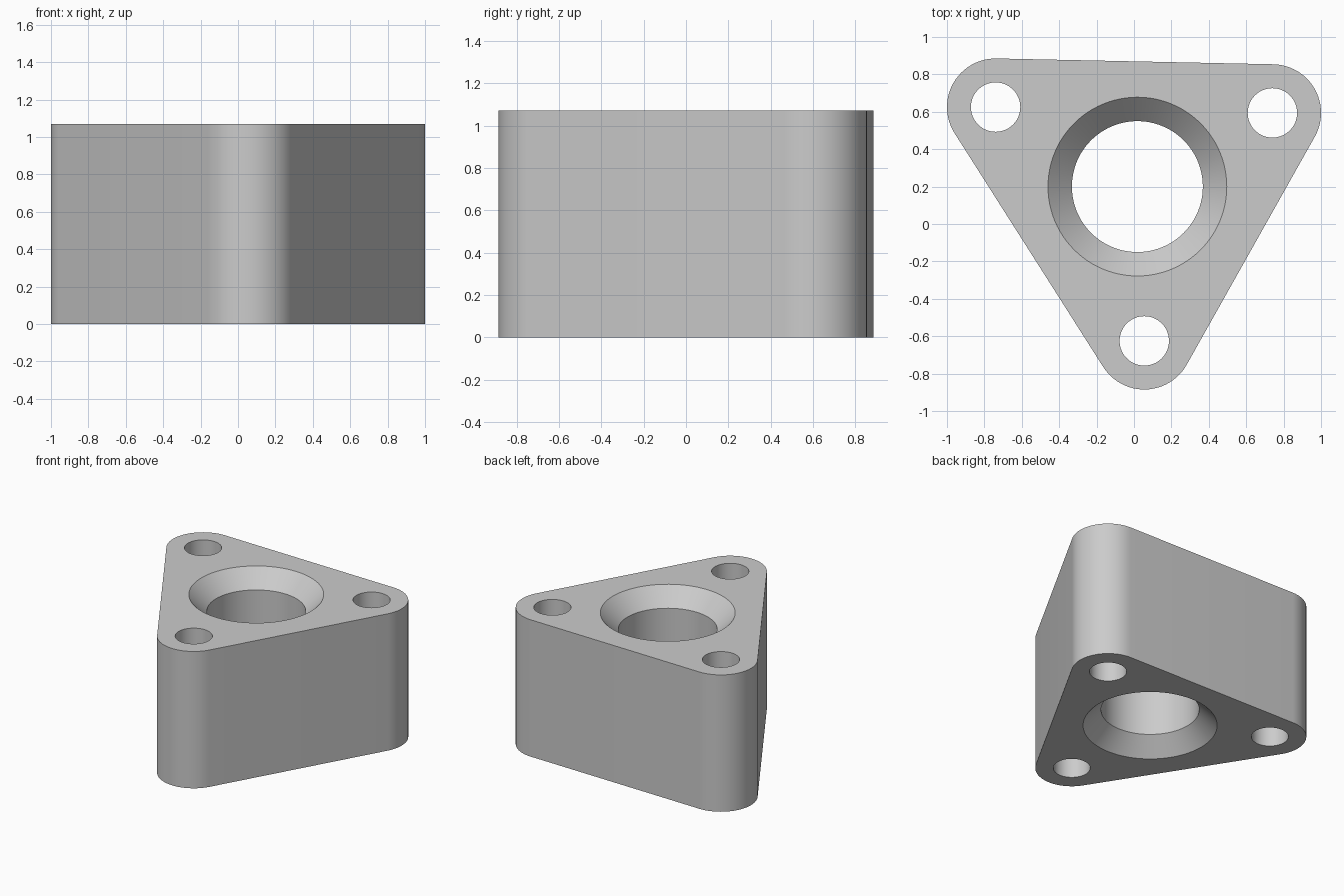
import bpy, bmesh
from math import cos, sin, pi, atan2

if "Cube" in bpy.data.objects:
    bpy.data.objects.remove(bpy.data.objects["Cube"], do_unlink=True)

HEIGHT = 1.07
CORNER_R, BOLT_R = 0.26, 0.132
BORE_R, MOUTH_R = 0.35, 0.478
CHAMFER = MOUTH_R - BORE_R
BORE_CENTRE = (0.018, 0.2)
CORNERS = [(-0.74, 0.625), (0.055, -0.625), (0.74, 0.594)]  # counter-clockwise

grey = bpy.data.materials.new("plain grey")
grey.use_nodes = True
grey.diffuse_color = (0.6, 0.6, 0.6, 1)
grey.node_tree.nodes["Principled BSDF"].inputs["Base Color"].default_value = (0.6, 0.6, 0.6, 1)


def arc(centre, radius, start, sweep, steps):
    return [(centre[0] + radius * cos(start + sweep * i / steps),
             centre[1] + radius * sin(start + sweep * i / steps)) for i in range(steps + 1)]


def circle(centre, radius, steps=64):
    return arc(centre, radius, 0, 2 * pi, steps)[:-1]


def rounded_outline():
    """Outline of three corner arcs joined by their tangent lines."""
    points = []
    for i, c in enumerate(CORNERS):
        before, after = CORNERS[i - 1], CORNERS[(i + 1) % 3]
        start = atan2(c[1] - before[1], c[0] - before[0]) - pi / 2
        end = atan2(after[1] - c[1], after[0] - c[0]) - pi / 2
        points += arc(c, CORNER_R, start, (end - start) % (2 * pi), 24)
    return points


bm = bmesh.new()
cap_edges = {"bottom": [], "top": []}


def wall(sections):
    """Skin a stack of (points, z) rings and keep the end rings for the caps."""
    rings = [[bm.verts.new((x, y, z)) for x, y in pts] for pts, z in sections]
    n = len(rings[0])
    for low, high in zip(rings, rings[1:]):
        for i in range(n):
            j = (i + 1) % n
            bm.faces.new((low[i], low[j], high[j], high[i]))
    for name, ring in (("bottom", rings[0]), ("top", rings[-1])):
        cap_edges[name] += [bm.edges.get((ring[i], ring[(i + 1) % n])) for i in range(n)]


# Outer wall
outline = rounded_outline()
wall([(outline, 0), (outline, HEIGHT)])

# Bolt holes
for corner in CORNERS:
    hole = circle(corner, BOLT_R)
    wall([(hole, 0), (hole, HEIGHT)])

# Central bore, chamfered at both ends
mouth, bore = circle(BORE_CENTRE, MOUTH_R, 96), circle(BORE_CENTRE, BORE_R, 96)
wall([(mouth, 0), (bore, CHAMFER), (bore, HEIGHT - CHAMFER), (mouth, HEIGHT)])

# Flat end faces around the holes
for edges in cap_edges.values():
    bmesh.ops.triangle_fill(bm, use_beauty=True, use_dissolve=False, edges=edges)
bmesh.ops.recalc_face_normals(bm, faces=bm.faces)

mesh = bpy.data.meshes.new("triangular_spacer")
bm.to_mesh(mesh)
bm.free()
mesh.materials.append(grey)
spacer = bpy.data.objects.new("triangular_spacer", mesh)
bpy.context.collection.objects.link(spacer)
bpy.context.view_layer.objects.active = spacer
spacer.select_set(True)
bpy.ops.object.shade_smooth_by_angle(angle=pi / 6)
